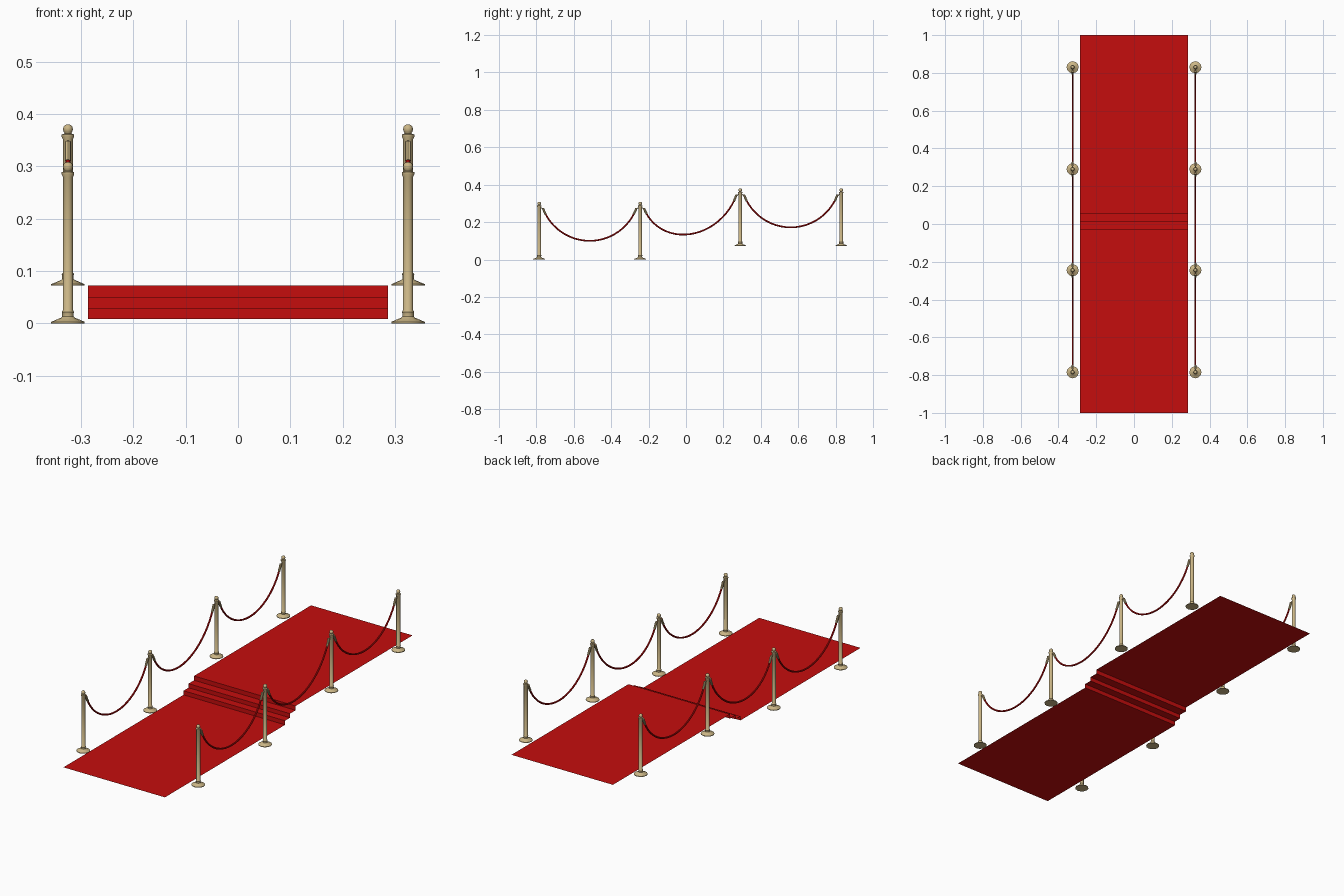
import bpy, bmesh, math
from mathutils import Vector

if "Cube" in bpy.data.objects:
    bpy.data.objects.remove(bpy.data.objects["Cube"])


def material(name, col):
    m = bpy.data.materials.new(name)
    m.diffuse_color = (*col, 1)
    m.use_nodes = True
    m.node_tree.nodes["Principled BSDF"].inputs["Base Color"].default_value = m.diffuse_color
    return m


RED = material("carpet red", (0.56, 0.004, 0.004))
GOLD = material("brass", (0.60, 0.47, 0.24))


def finish(name, bm, mat, smooth=False):
    me = bpy.data.meshes.new(name)
    bm.to_mesh(me)
    bm.free()
    me.materials.append(mat)
    ob = bpy.data.objects.new(name, me)
    bpy.context.collection.objects.link(ob)
    if smooth:
        bpy.context.view_layer.objects.active = ob
        ob.select_set(True)
        bpy.ops.object.shade_smooth_by_angle(angle=math.radians(40))
        ob.select_set(False)
    return ob


# carpet: one thin sheet climbing three steps
W = 0.287
path = [(-1, .008), (-.03, .008), (-.03, .029), (.01, .029),
        (.01, .050), (.055, .050), (.055, .072), (1, .072)]
bm = bmesh.new()
rows = [[bm.verts.new((x, y, z)) for x in (-W, W)] for y, z in path]
for a, b in zip(rows, rows[1:]):
    bm.faces.new((a[0], a[1], b[1], b[0]))
finish("carpet", bm, RED)


# lathe for the posts
def lathe(name, profile, loc, sides=12):
    bm = bmesh.new()
    rings = []
    for r, z in profile:
        rings.append([bm.verts.new((loc[0] + r * math.cos(2 * math.pi * i / sides),
                                    loc[1] + r * math.sin(2 * math.pi * i / sides),
                                    loc[2] + z)) for i in range(sides)])
    for a, b in zip(rings, rings[1:]):
        for i in range(sides):
            j = (i + 1) % sides
            bm.faces.new((a[i], a[j], b[j], b[i]))
    bm.faces.new(rings[0][::-1])
    bm.faces.new(rings[-1])
    return finish(name, bm, GOLD, True)


# tube swept along points lying in a plane of constant x
def tube(name, pts, radius, mat, sides=8):
    bm = bmesh.new()
    rings = []
    for k, p in enumerate(pts):
        t = (pts[min(k + 1, len(pts) - 1)] - pts[max(k - 1, 0)]).normalized()
        u = Vector((1, 0, 0))
        v = t.cross(u)
        rings.append([bm.verts.new(p + radius * (u * math.cos(2 * math.pi * i / sides)
                                                 + v * math.sin(2 * math.pi * i / sides)))
                      for i in range(sides)])
    for a, b in zip(rings, rings[1:]):
        for i in range(sides):
            j = (i + 1) % sides
            bm.faces.new((a[i], a[j], b[j], b[i]))
    bm.faces.new(rings[0][::-1])
    bm.faces.new(rings[-1])
    bmesh.ops.recalc_face_normals(bm, faces=bm.faces)
    return finish(name, bm, mat, True)


POST = [(.032, 0), (.032, .003), (.013, .011), (.011, .013), (.011, .020),
        (.012, .022), (.0095, .025), (.0095, .280), (.012, .285), (.012, .289),
        (.006, .291), (.0085, .295), (.0095, .299), (.0085, .304),
        (.005, .3075), (.001, .3085)]
posts = [(-.785, 0), (-.245, 0), (.29, .072), (.83, .072)]
GAP, HOOK, SAG = .020, .275, .175

for side, x in (("left", -.325), ("right", .325)):
    for n, (y, z) in enumerate(posts):
        lathe(f"{side}_post_{n + 1}", POST, (x, y, z))
    for n, ((y0, z0), (y1, z1)) in enumerate(zip(posts, posts[1:])):
        # rope: circular sag, sheared where the posts stand at different levels
        half = (y1 - y0) / 2 - GAP
        R = (half ** 2 + SAG ** 2) / (2 * SAG)
        mid = (y0 + y1) / 2

        def point(t):
            drop = math.sqrt(R * R - (t * half) ** 2) - (R - SAG)
            chord = z0 + (z1 - z0) * (t + 1) / 2 + HOOK
            return Vector((x, mid + t * half, chord - drop))

        N = 28
        tube(f"{side}_rope_{n + 1}",
             [point(math.sin(math.pi / 2 * (2 * i / N - 1))) for i in range(N + 1)],
             .0045, RED)
        # brass rope end sleeves and the short hooks to the posts
        for s, yp in ((-1, y0), (1, y1)):
            tube(f"{side}_rope_end_{n + 1}",
                 [point(s * q) for q in (1, .97, .94)], .006, GOLD)
            e = point(s)
            tube(f"{side}_hook_{n + 1}",
                 [Vector((x, yp, e.z + .002)), Vector((x, e.y, e.z - .002))],
                 .003, GOLD, 6)
